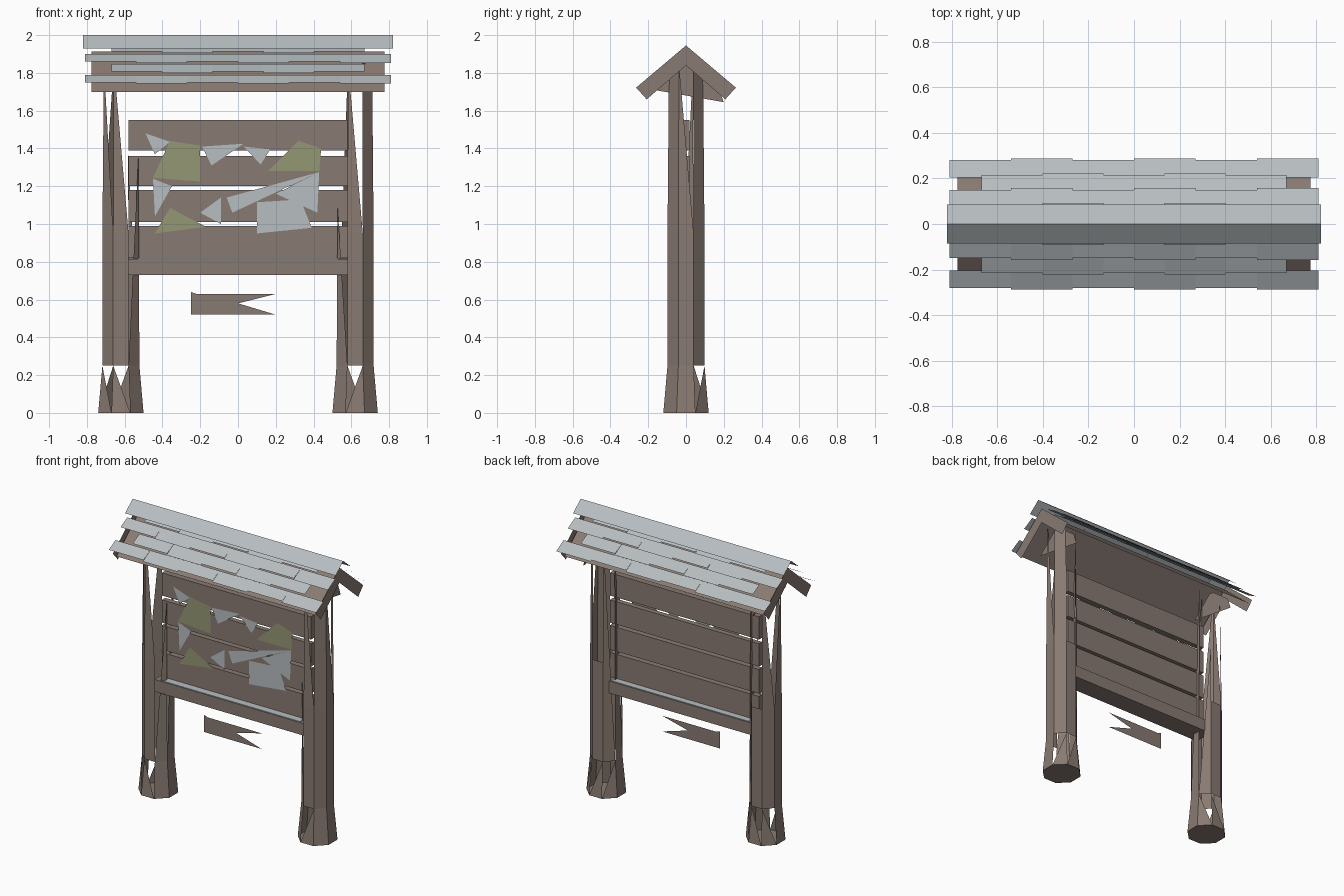
import bpy, bmesh, math

cube = bpy.data.objects.get("Cube")
if cube:
    bpy.data.objects.remove(cube)


def material(name, rgb):
    m = bpy.data.materials.new(name)
    m.use_nodes = True
    m.diffuse_color = (*rgb, 1)
    m.node_tree.nodes["Principled BSDF"].inputs["Base Color"].default_value = (*rgb, 1)
    return m


WOOD = material("weathered brown wood", (.25, .197, .169))
GREY = material("pale grey", (.475, .51, .53))
GREEN = material("moss green", (.3, .31, .175))


def finish(name, bm, mat):
    mesh = bpy.data.meshes.new(name)
    bm.to_mesh(mesh)
    bm.free()
    mesh.materials.append(mat)
    ob = bpy.data.objects.new(name, mesh)
    bpy.context.collection.objects.link(ob)
    return ob


def plates(name, polys, mat):
    """Thin sheets, each a list of 3D corner points."""
    bm = bmesh.new()
    for poly in polys:
        bm.faces.new([bm.verts.new(p) for p in poly])
    return finish(name, bm, mat)


def box(name, lo, hi, mat):
    bm = bmesh.new()
    bmesh.ops.create_cube(bm, size=1)
    for v in bm.verts:
        v.co = [l + (h - l) * (c + .5) for l, h, c in zip(lo, hi, v.co)]
    return finish(name, bm, mat)


# Posts: eight-sided, splintered into tapering slivers
def post(name, side):
    bm = bmesh.new()
    right = side > 0

    def ring(r, z):
        pts = []
        for i in range(8):
            a = math.radians(45 * i - 22.5)
            r2 = r / math.cos(math.pi / 8)
            pts.append(bm.verts.new((side * (.62 - r2 * math.cos(a)), r2 * math.sin(a), z)))
        return pts

    foot, knee, waist = ring(.12, 0), ring(.098, .25), ring(.098, .95)
    snag, top = ring(.093, 1.1 if right else 1.37), ring(.09, 1.85)
    bm.faces.new(foot)

    def full(a, b, i):
        j = (i + 1) % 8
        bm.faces.new((a[i], a[j], b[j], b[i]))

    def sliver(a, b, i, tip):
        bm.faces.new((a[i], a[(i + 1) % 8], b[tip]))

    broken = {1, 2, 3, 6} if right else {1, 2, 3, 5, 6}
    for i in range(8):
        if i in broken:
            sliver(foot, knee, i, i)
        else:
            full(foot, knee, i)
    # rear, outer and front staves
    for i in range(2, 7):
        full(knee, waist, i)
    sliver(waist, top, 4, 5)
    if right:
        full(waist, top, 3)
        full(waist, top, 5)
        sliver(waist, top, 6, 7)
    else:
        sliver(waist, top, 3, 3)
        sliver(waist, top, 5, 5)
        sliver(waist, top, 6, 6)
    # inner slivers
    sliver(knee, top, 0, 1)
    sliver(knee, top if right else snag, 1, 2)
    sliver(knee, snag, 7, 0)
    bmesh.ops.recalc_face_normals(bm, faces=bm.faces)
    finish(name, bm, WOOD)


post("left_post", 1)
post("right_post", -1)

# Board planks
for n, (lo, hi) in enumerate([(.82, .99), (1.01, 1.18), (1.2, 1.36), (1.39, 1.55)]):
    box(f"plank_{n + 1}", (-.58, -.018, lo), (.58, .018, hi), WOOD)

# Shelf with a pale top
box("shelf", (-.6, -.072, .73), (.6, .067, .815), WOOD)
box("shelf_top", (-.53, -.068, .814), (.53, .062, .819), GREY)


# Notices pinned to the board
def notices(name, shapes, mat):
    plates(name, [[(x, -.022, z) for x, z in s] for s in shapes], mat)


notices("green_notices", [
    [(-.45, 1.245), (-.2, 1.225), (-.2, 1.415), (-.36, 1.44)],
    [(.16, 1.28), (.43, 1.28), (.44, 1.4), (.32, 1.44)],
    [(-.44, .95), (-.17, .985), (-.36, 1.085)]], GREEN)
notices("grey_notices", [
    [(-.44, 1.37), (-.36, 1.435), (-.49, 1.48)],
    [(-.14, 1.31), (.03, 1.425), (-.19, 1.41)],
    [(.12, 1.315), (.17, 1.395), (.03, 1.41)],
    [(-.44, 1.04), (-.35, 1.2), (-.45, 1.24)],
    [(-.09, 1), (-.09, 1.14), (-.2, 1.06)],
    [(-.03, 1.06), (.43, 1.275), (-.06, 1.14)],
    [(.42, 1.06), (.43, 1.275), (.2, 1.16)],
    [(.1, .95), (.39, .98), (.33, 1.13), (.1, 1.115)]], GREY)

# Hanging sign with a split end
notices("hanging_sign", [
    [(-.25, .52), (.2, .52), (0, .58), (.2, .63), (-.22, .63), (-.25, .64)]], WOOD)


# Roof: sheets running along x, described by lower and upper (y, z)
def slope(x0, x1, low, high, s):
    pts = [(x0, s * low[0], low[1]), (x1, s * low[0], low[1]),
           (x1, s * high[0], high[1]), (x0, s * high[0], high[1])]
    return pts if s < 0 else pts[::-1]


rows = [(.28, 1.75, .81), (.215, 1.807, .67), (.15, 1.86, .81), (.085, 1.912, .67)]
for s, label in ((-1, "front"), (1, "back")):
    plates(f"{label}_roof_boards", [slope(-.775, .775, (.245, 1.7), (0, 1.912), s)], WOOD)
    tiles = []
    for y, z, half in rows:
        count = round(half * 2 / .27)
        width = half * 2 / count
        for k in range(count):
            x = -half + k * width
            drop = .007 * (k % 2)
            tiles.append(slope(x, x + width, (y + drop, z - drop), (y - .075, z + .04), s))
    plates(f"{label}_shingles", tiles, GREY)
    plates(f"{label}_ridge_cap", [slope(-.82, .82, (.085, 1.93), (0, 2), s)], GREY)

# Gable rafters and tie boards at both ends
for s, label in ((1, "left"), (-1, "right")):
    arms = []
    for t in (1, -1):
        arms.append([(s * .79, t * y, z) for y, z in
                     [(0, 1.945), (.264, 1.722), (.208, 1.66), (0, 1.84)]])
    plates(f"{label}_gable_rafters", arms, WOOD)
    tie = [(-.17, 1.71), (.2, 1.645), (.17, 1.725), (.02, 1.84), (-.02, 1.84)]
    plates(f"{label}_tie_board", [[(s * .66, y, z) for y, z in tie]], WOOD)
